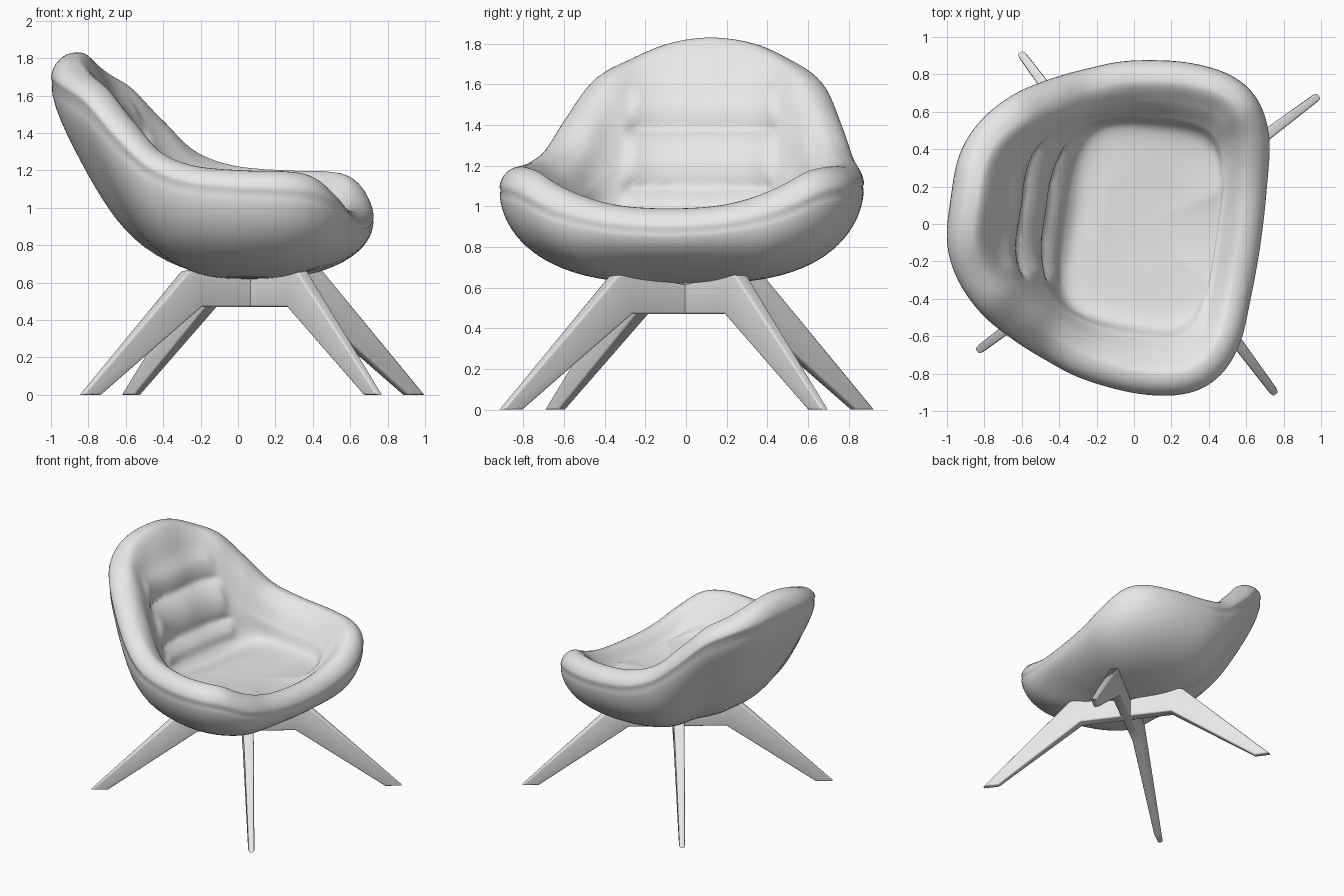
import bpy, bmesh, math
from mathutils import Vector, Matrix

cube = bpy.data.objects.get("Cube")
if cube:
    bpy.data.objects.remove(cube, do_unlink=True)

# One light grey for everything
grey = bpy.data.materials.new("light_grey")
grey.use_nodes = True
grey.diffuse_color = (0.8, 0.8, 0.8, 1)
grey.node_tree.nodes["Principled BSDF"].inputs["Base Color"].default_value = (0.8, 0.8, 0.8, 1)

TURN = math.radians(-8.2)      # the chair is swivelled a little


def make_object(name, bm, angle):
    bmesh.ops.recalc_face_normals(bm, faces=bm.faces[:])
    mesh = bpy.data.meshes.new(name)
    bm.to_mesh(mesh)
    bm.free()
    mesh.materials.append(grey)
    ob = bpy.data.objects.new(name, mesh)
    bpy.context.collection.objects.link(ob)
    bpy.ops.object.select_all(action='DESELECT')
    ob.select_set(True)
    bpy.context.view_layer.objects.active = ob
    bpy.ops.object.shade_smooth_by_angle(angle=math.radians(angle))


def spline(p0, p1, p2, p3, t):
    """Catmull-Rom between p1 and p2."""
    return 0.5 * (2 * p1 + (p2 - p0) * t + (2 * p0 - 5 * p1 + 4 * p2 - p3) * t * t
                  + (3 * p1 - p0 - 3 * p2 + p3) * t ** 3)


def smooth(a, b, x):
    t = min(1, max(0, (x - a) / (b - a)))
    return t * t * (3 - 2 * t)


# Rim stations, front to back: forward, sideways, seam height, rim top height
half = [(0.685, 0, 0.88, 0.99), (0.675, 0.30, 0.90, 1.01), (0.65, 0.56, 0.96, 1.085),
        (0.56, 0.75, 1.05, 1.17), (0.40, 0.86, 1.08, 1.195), (0.15, 0.895, 1.09, 1.20),
        (-0.15, 0.86, 1.12, 1.225), (-0.37, 0.785, 1.20, 1.30), (-0.56, 0.70, 1.36, 1.47),
        (-0.74, 0.59, 1.55, 1.64), (-0.89, 0.43, 1.64, 1.73), (-0.975, 0.24, 1.68, 1.80),
        (-0.99, 0, 1.69, 1.83)]
stations = [Vector(s) for s in half]
stations += [Vector((s[0], -s[1], s[2], s[3])) for s in half[-2:0:-1]]
STEPS, COUNT = 7, len(stations)
rim = [spline(*[stations[(i + k) % COUNT] for k in (-1, 0, 1, 2)], j / STEPS)
       for i in range(COUNT) for j in range(STEPS)]

BASE = Vector((0.05, 0, 0.62))
SEAT = Vector((0.05, 0, 0.895))
UP = Vector((0, 0, 1))
OUTER, ROLL, INNER = 22, 8, 20


def section(i):
    """Points from the underside, over the rolled rim, down to the seat."""
    u, v, z_seam, z_top = rim[i]
    tangent = (rim[(i + 1) % len(rim)] - rim[i - 1]).xy.normalized()
    normal = Vector((tangent.y, -tangent.x, 0))
    out = Vector((u, v, 0)).normalized()
    if normal.dot(out) < 0:
        normal.negate()
    out = (normal + 0.6 * out).normalized()
    edge = Vector((u, v, z_seam))
    pts = []
    # Bowl shaped underside, fuller at the sides, straighter up the back
    back = smooth(0.35, 0.9, -u)
    power = 2.0 + 0.9 * smooth(0.1, 0.75, abs(v)) * (1 - back)
    for k in range(1, OUTER + 1):
        a = math.pi / 2 * k / OUTER
        h = 1 - math.cos(a)
        r = math.sin(a) ** (2 / power + 2.3 * back * h * h)
        pts.append(Vector((BASE.x + (u - BASE.x) * r, v * r, BASE.z + (z_seam - BASE.z) * h)))
    # Narrow seam groove
    pts[-1] = edge - out * 0.006
    pts.append(edge + UP * 0.01)
    # Rolled rim
    for k in range(1, ROLL + 1):
        a = math.pi / 2 * (0.08 + 0.92 * k / ROLL)
        pts.append(edge - out * 0.11 * (1 - math.cos(a)) + UP * (z_top - z_seam) * math.sin(a))
    # Inside wall meeting a rounded rectangular seat
    top = pts[-1]
    inner = edge - out * 0.215
    inner.z = z_top - 0.07
    reach = (inner - SEAT).xy
    depth = 0.41 if reach.x < 0 else 0.36
    size = ((abs(reach.x) / depth) ** 4 + (abs(reach.y) / 0.5) ** 4) ** 0.25
    foot = Vector((SEAT.x + reach.x / size, reach.y / size, min(0.93, z_top - 0.08)))
    near = foot.lerp(SEAT, 0.5)
    near.z = SEAT.z + 0.2 * (foot.z - SEAT.z)
    mirror = top + out * 0.105
    mirror.z = inner.z
    beyond = 2 * SEAT - near
    beyond.z = near.z
    path = [mirror, top, inner, (inner + foot) / 2, foot, near, SEAT, beyond]
    for k in range(5):
        n = INNER if k < 3 else INNER // 2
        for j in range(1, n + 1):
            if k < 4 or j < n:
                pts.append(spline(*path[k:k + 4], j / n))
    return pts


# Upholstered shell
bm = bmesh.new()
rings = [[bm.verts.new(p) for p in section(i)] for i in range(len(rim))]
bottom, seat = bm.verts.new(BASE), bm.verts.new(SEAT)
for i, a in enumerate(rings):
    b = rings[(i + 1) % len(rings)]
    bm.faces.new((bottom, a[0], b[0]))
    bm.faces.new((seat, b[-1], a[-1]))
    for k in range(len(a) - 1):
        bm.faces.new((a[k], a[k + 1], b[k + 1], b[k]))
bmesh.ops.recalc_face_normals(bm, faces=bm.faces[:])
bm.normal_update()

# Padded rolls across the backrest, split by two creases
moves = []
for ring in rings:
    for vert in ring[OUTER + 1 + ROLL:]:
        x, y, z = vert.co
        if x < -0.2:
            mask = (1 - smooth(0.32, 0.39, abs(y))) * smooth(0.94, 1.02, z) * (1 - smooth(1.48, 1.66, z))
            pad = abs(math.sin(math.pi * (z - 1.10) / 0.29)) ** 0.7
            moves.append((vert, vert.normal * mask * (0.05 * pad - 0.028)))
for vert, move in moves:
    vert.co += move
bm.transform(Matrix.Rotation(TURN, 4, 'Z'))
make_object("upholstered_shell", bm, 85)

# Four splayed legs joined in a cross: distance from the centre, height
profile = [(0, 0.47), (0.36, 0.47), (1.02, 0), (1.14, 0), (0.45, 0.66), (0.39, 0.67), (0, 0.61)]
names = ["front_left_leg", "back_left_leg", "back_right_leg", "front_right_leg"]
for n, name in enumerate(names):
    bm = bmesh.new()
    sides = []
    for sign in (-1, 1):
        sides.append([bm.verts.new((s, sign * (0.04 - 0.018 * smooth(0.3, 1.1, s)), z))
                      for s, z in profile])
    bm.faces.new(sides[0])
    bm.faces.new(sides[1][::-1])
    for k in range(len(profile)):
        m = (k + 1) % len(profile)
        bm.faces.new((sides[0][k], sides[1][k], sides[1][m], sides[0][m]))
    bmesh.ops.recalc_face_normals(bm, faces=bm.faces[:])
    # Soften the long edges
    long_edges = [e for e in bm.edges if (e.verts[0].co.x > 0 or e.verts[1].co.x > 0)
                  and e.verts[0].co.y * e.verts[1].co.y > 0]
    bmesh.ops.bevel(bm, geom=long_edges, offset=0.012, segments=3, affect='EDGES', profile=0.5)
    bm.transform(Matrix.Translation((0.075, 0.003, 0))
                 @ Matrix.Rotation(math.radians(45 + 90 * n) + TURN, 4, 'Z'))
    make_object(name, bm, 35)
